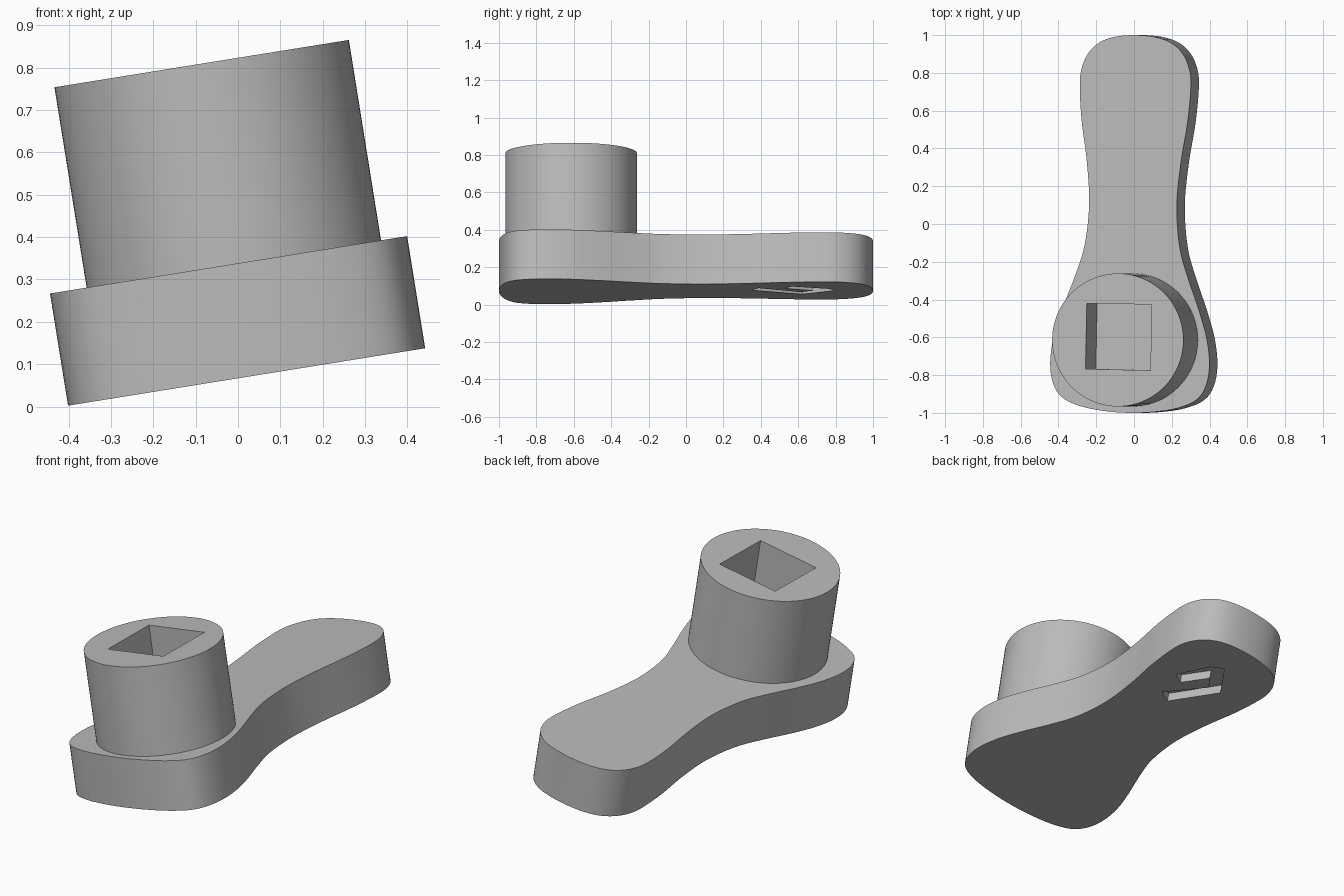
import bpy, bmesh, math
from mathutils import Matrix, Vector

if "Cube" in bpy.data.objects:
    bpy.data.objects.remove(bpy.data.objects["Cube"])

# Whole model leans to one side and is turned very slightly in plan
POSE = (Matrix.Translation((0.035, 0, 0.0724))
        @ Matrix.Rotation(math.radians(-9.13), 4, 'Y')
        @ Matrix.Rotation(math.radians(-1.15), 4, 'Z'))

grey = bpy.data.materials.new("plain grey")
grey.diffuse_color = (0.5, 0.5, 0.5, 1)
grey.use_nodes = True
grey.node_tree.nodes["Principled BSDF"].inputs["Base Color"].default_value = grey.diffuse_color


def prism(name, outline, z0, z1):
    """Extrude a closed plan outline from z0 to z1."""
    bm = bmesh.new()
    face = bm.faces.new([bm.verts.new((x, y, z0)) for x, y in outline])
    ext = bmesh.ops.extrude_face_region(bm, geom=[face])
    top = [v for v in ext["geom"] if isinstance(v, bmesh.types.BMVert)]
    bmesh.ops.translate(bm, verts=top, vec=(0, 0, z1 - z0))
    bmesh.ops.recalc_face_normals(bm, faces=bm.faces)
    mesh = bpy.data.meshes.new(name)
    bm.to_mesh(mesh)
    bm.free()
    mesh.materials.append(grey)
    ob = bpy.data.objects.new(name, mesh)
    bpy.context.collection.objects.link(ob)
    ob.matrix_world = POSE
    return ob


def smooth_loop(pts, steps=4):
    """Closed Catmull-Rom curve through the points."""
    pts = [Vector(p) for p in pts]
    n, out = len(pts), []
    for i in range(n):
        a, b, c, d = (pts[(i + k) % n] for k in (-1, 0, 1, 2))
        for s in range(steps):
            t = s / steps
            out.append(0.5 * (2 * b + (c - a) * t + (2 * a - 5 * b + 4 * c - d) * t * t
                              + (3 * b - a - 3 * c + d) * t ** 3))
    return out


def activate(ob):
    bpy.ops.object.select_all(action='DESELECT')
    ob.select_set(True)
    bpy.context.view_layer.objects.active = ob


def cut(ob, cutter):
    """Subtract the cutter and discard it."""
    cutter.hide_render = True
    mod = ob.modifiers.new("cut", 'BOOLEAN')
    mod.operation, mod.solver, mod.object = 'DIFFERENCE', 'EXACT', cutter
    activate(ob)
    bpy.ops.object.modifier_apply(modifier=mod.name)
    bpy.data.objects.remove(cutter)


# Waisted handle plate: one side mirrored
side = [(0, 1), (.1, .992), (.18, .967), (.24, .92), (.28, .85), (.298, .75),
        (.285, .55), (.255, .35), (.236, .15), (.24, 0), (.262, -.15), (.31, -.3),
        (.365, -.45), (.41, -.6), (.427, -.74), (.41, -.85), (.36, -.925),
        (.26, -.97), (.13, -.993), (0, -1)]
outline = side + [(-x, y) for x, y in side[-2:0:-1]]
plate = prism("handle_plate", smooth_loop(outline), 0, 0.268)

# Shallow hooked recess under the narrow end
hook = [(.19, .57), (.11, .76), (.05, .80), (-.07, .62), (.07, .35),
        (.14, .39), (0, .61), (.05, .68), (.13, .53)]
cut(plate, prism("recess_cutter", [(x - .048, y) for x, y in hook], -0.05, 0.05))

# Round socket with a square hole
cx, cy, r, top = 0.01, -0.614, 0.352, 0.747
ring = [(cx + r * math.cos(a), cy + r * math.sin(a))
        for a in (2 * math.pi * i / 96 for i in range(96))]
socket = prism("round_socket", ring, 0.25, top)
h, hx, hy = 0.174, 0.014, -0.597
square = [(hx + sx * h, hy + sy * h) for sx, sy in ((-1, -1), (1, -1), (1, 1), (-1, 1))]
cut(socket, prism("hole_cutter", square, top - 0.345, top + 0.1))

for ob in (plate, socket):
    activate(ob)
    bpy.ops.object.shade_smooth_by_angle(angle=math.radians(30))
